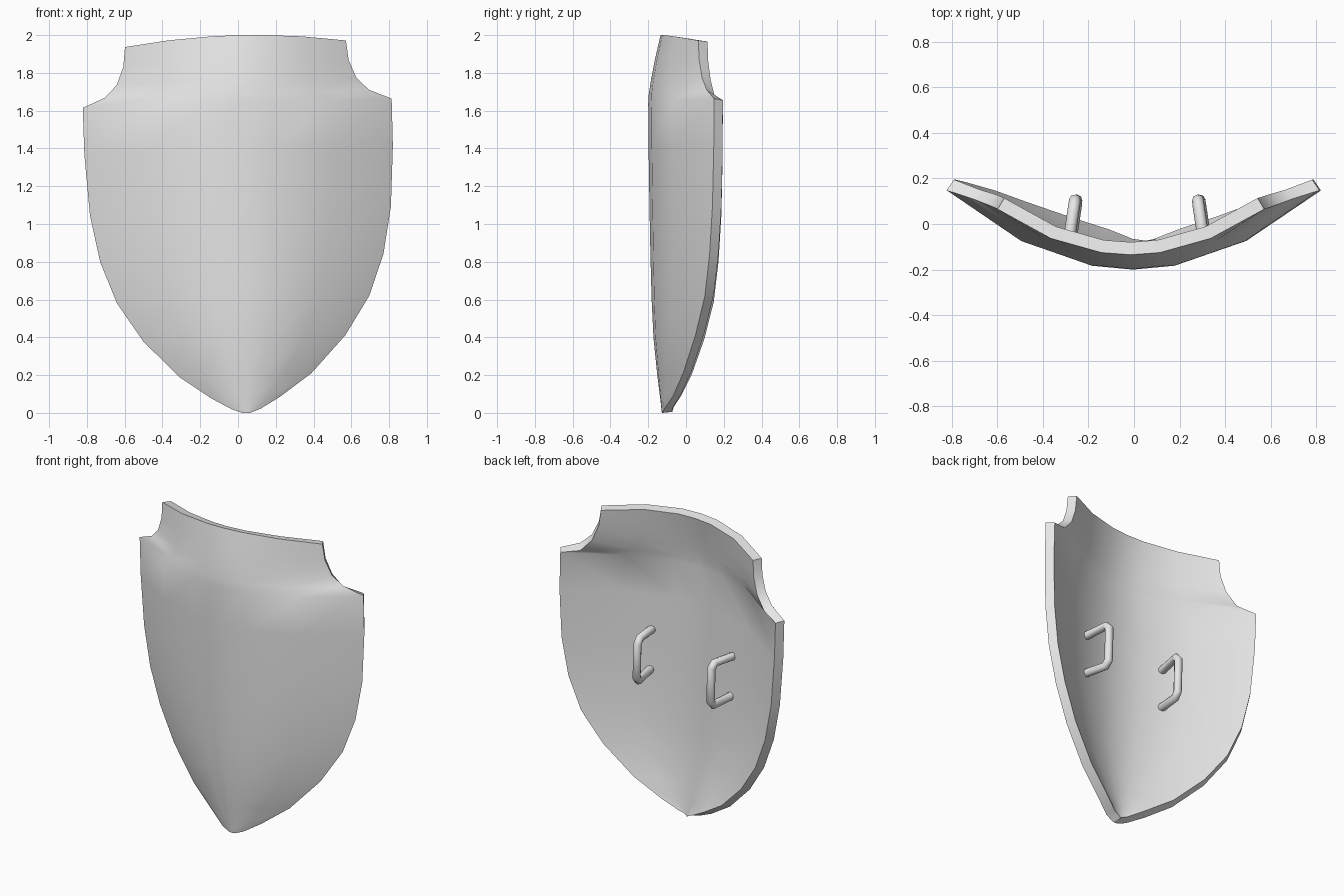
import bpy
import bmesh
from math import radians

cube = bpy.data.objects.get("Cube")
if cube:
    bpy.data.objects.remove(cube, do_unlink=True)

TILT = -0.03      # the whole shield leans slightly sideways
SHIFT = 0.045
THICKNESS = 0.057

grey = bpy.data.materials.new("plain_grey")
grey.use_nodes = True
grey.diffuse_color = (0.8, 0.8, 0.8, 1)
grey.node_tree.nodes["Principled BSDF"].inputs["Base Color"].default_value = (0.8, 0.8, 0.8, 1)


def finish(obj, angle):
    """Tilt the part, smooth it and give it its colour."""
    obj.rotation_euler.y = TILT
    obj.location.x = SHIFT
    obj.data.materials.clear()
    obj.data.materials.append(grey)
    bpy.ops.object.select_all(action="DESELECT")
    obj.select_set(True)
    bpy.context.view_layer.objects.active = obj
    bpy.ops.object.shade_smooth_by_angle(angle=radians(angle))


def link(name, data):
    obj = bpy.data.objects.new(name, data)
    bpy.context.collection.objects.link(obj)
    bpy.ops.object.select_all(action="DESELECT")
    obj.select_set(True)
    bpy.context.view_layer.objects.active = obj
    return obj


# Shield rows, top to tip: height, half width, centre depth, edge depth, crown
ROWS = [
    (1.955, 0.585, -0.135, 0.065, 0.045),
    (1.85, 0.597, -0.165, 0.07, 0.02),
    (1.755, 0.635, -0.185, 0.085, 0.01),
    (1.69, 0.70, -0.197, 0.11, 0),
    (1.64, 0.818, -0.20, 0.148, 0),
    (1.39, 0.817, -0.198, 0.147, 0),
    (1.07, 0.797, -0.193, 0.14, 0),
    (0.82, 0.75, -0.188, 0.125, 0),
    (0.60, 0.668, -0.182, 0.10, 0),
    (0.395, 0.535, -0.172, 0.05, 0),
    (0.20, 0.35, -0.152, -0.015, 0),
    (0.08, 0.18, -0.137, -0.07, 0),
    (0.02, 0.075, -0.13, -0.115, 0),
    (0, 0.02, -0.128, -0.125, 0),
]
COLUMNS = [-1, -0.6, -0.22, 0, 0.22, 0.6, 1]

# Shield body: bowed front sheet, thickened toward the back
bm = bmesh.new()
grid = []
for z, half, centre, edge, crown in ROWS:
    grid.append([bm.verts.new((t * half,
                               centre + (edge - centre) * abs(t) ** 2,
                               z + crown * (1 - t * t))) for t in COLUMNS])
for upper, lower in zip(grid, grid[1:]):
    for i in range(len(COLUMNS) - 1):
        bm.faces.new((lower[i], lower[i + 1], upper[i + 1], upper[i]))
mesh = bpy.data.meshes.new("shield_body")
bm.to_mesh(mesh)
bm.free()
body = link("shield_body", mesh)
solid = body.modifiers.new("thickness", "SOLIDIFY")
solid.thickness = THICKNESS
solid.offset = -1
bpy.ops.object.modifier_apply(modifier="thickness")
finish(body, 45)

# Two grip handles on the back, mirrored left and right
HANDLE = [(0.30, -0.10, 0.13), (0.273, 0.08, 0.14), (0.27, 0.105, 0.11)]
for side, name in ((1, "left_handle"), (-1, "right_handle")):
    path = HANDLE + [(x, y, -z) for x, y, z in reversed(HANDLE)]
    curve = bpy.data.curves.new(name, "CURVE")
    curve.dimensions = "3D"
    curve.bevel_depth = 0.026
    curve.bevel_resolution = 2
    curve.use_fill_caps = True
    spline = curve.splines.new("POLY")
    spline.points.add(len(path) - 1)
    for point, (x, y, z) in zip(spline.points, path):
        point.co = (side * x, y, z + 1.03, 1)
    handle = link(name, curve)
    bpy.ops.object.convert(target="MESH")
    finish(bpy.context.object, 50)
